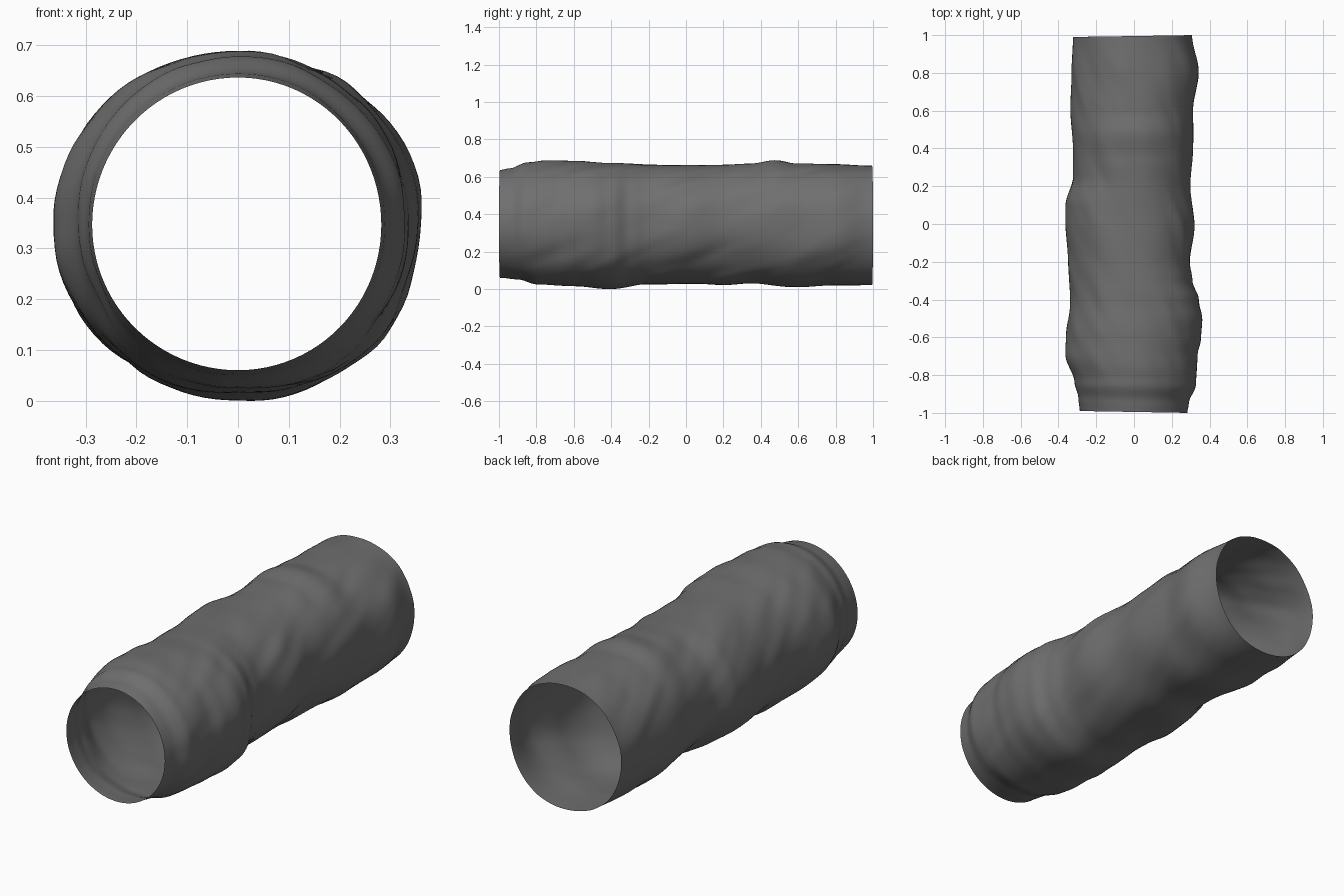
import bpy, bmesh, math
from mathutils import Vector, noise

if "Cube" in bpy.data.objects:
    bpy.data.objects.remove(bpy.data.objects["Cube"])

CENTRE = 0.35
RINGS, SIDES = 110, 96

# outline distance from the axis along the length: (y, radius) per side
RIGHT = [(-1, .282), (-.95, .29), (-.85, .328), (-.7, .335), (-.6, .355), (-.5, .362), (-.4, .345),
         (-.3, .31), (-.2, .296), (0, .32), (.2, .3), (.4, .314), (.6, .315), (.8, .342), (1, .307)]
LEFT = [(-1, .287), (-.93, .295), (-.85, .315), (-.7, .362), (-.6, .36), (-.4, .34), (-.2, .35),
        (0, .364), (.1, .362), (.25, .323), (.4, .325), (.6, .338), (.8, .335), (1, .324)]
TOP = [(-1, .29), (-.95, .3), (-.85, .334), (-.75, .344), (-.6, .34), (-.4, .325), (-.2, .315),
       (0, .317), (.2, .318), (.35, .324), (.48, .34), (.6, .322), (.8, .318), (1, .314)]
BOTTOM = [(-1, .286), (-.9, .295), (-.8, .32), (-.6, .33), (-.4, .345), (-.2, .32), (0, .315),
          (.2, .32), (.35, .311), (.6, .335), (.8, .325), (1, .325)]


def sample(profile, y):
    for (y0, r0), (y1, r1) in zip(profile, profile[1:]):
        if y <= y1:
            t = (y - y0) / (y1 - y0)
            t = t * t * (3 - 2 * t)
            return r0 + (r1 - r0) * t
    return profile[-1][1]


def radius(a, y):
    c, s = math.cos(a), math.sin(a)
    r = (c * c * sample(RIGHT if c > 0 else LEFT, y)
         + s * s * sample(TOP if s > 0 else BOTTOM, y))
    # crumples that wind around the tube, strongest between the outlines
    b = a - 1.4 * y
    p = Vector((math.cos(b) * 1.7, math.sin(b) * 1.7, y * 2.0 + 5.3))
    fade = min(1, (y + 1) / .2) * (1 - .6 * max(0, (y - .8) / .2))
    crumple = .018 * noise.noise(p) + .006 * noise.noise(p * 2.3)
    diag = abs(math.sin(2 * a))
    return r + fade * (.3 + .7 * diag) * crumple + .006 * diag * fade


# crumpled open tube
bm = bmesh.new()
rings = []
for i in range(RINGS + 1):
    y = -1 + 2 * i / RINGS
    ring = []
    for j in range(SIDES):
        a = 2 * math.pi * j / SIDES
        r = radius(a, y)
        ring.append(bm.verts.new((r * math.cos(a), y * .995 + .005 * y * math.cos(a),
                                  CENTRE + r * math.sin(a))))
    rings.append(ring)
for lower, upper in zip(rings, rings[1:]):
    for j in range(SIDES):
        k = (j + 1) % SIDES
        bm.faces.new((lower[j], lower[k], upper[k], upper[j]))
bmesh.ops.recalc_face_normals(bm, faces=bm.faces)

# rest it on the ground
low = min(v.co.z for v in bm.verts)
bmesh.ops.translate(bm, verts=bm.verts, vec=(0, 0, -low))
for f in bm.faces:
    f.smooth = True
mesh = bpy.data.meshes.new("crumpled_tube")
bm.to_mesh(mesh)
bm.free()
tube = bpy.data.objects.new("crumpled_tube", mesh)
bpy.context.collection.objects.link(tube)

# dark grey surface
mat = bpy.data.materials.new("dark_grey")
mat.diffuse_color = (.16, .16, .16, 1)
mat.use_nodes = True
mat.node_tree.nodes["Principled BSDF"].inputs["Base Color"].default_value = mat.diffuse_color
mesh.materials.append(mat)
